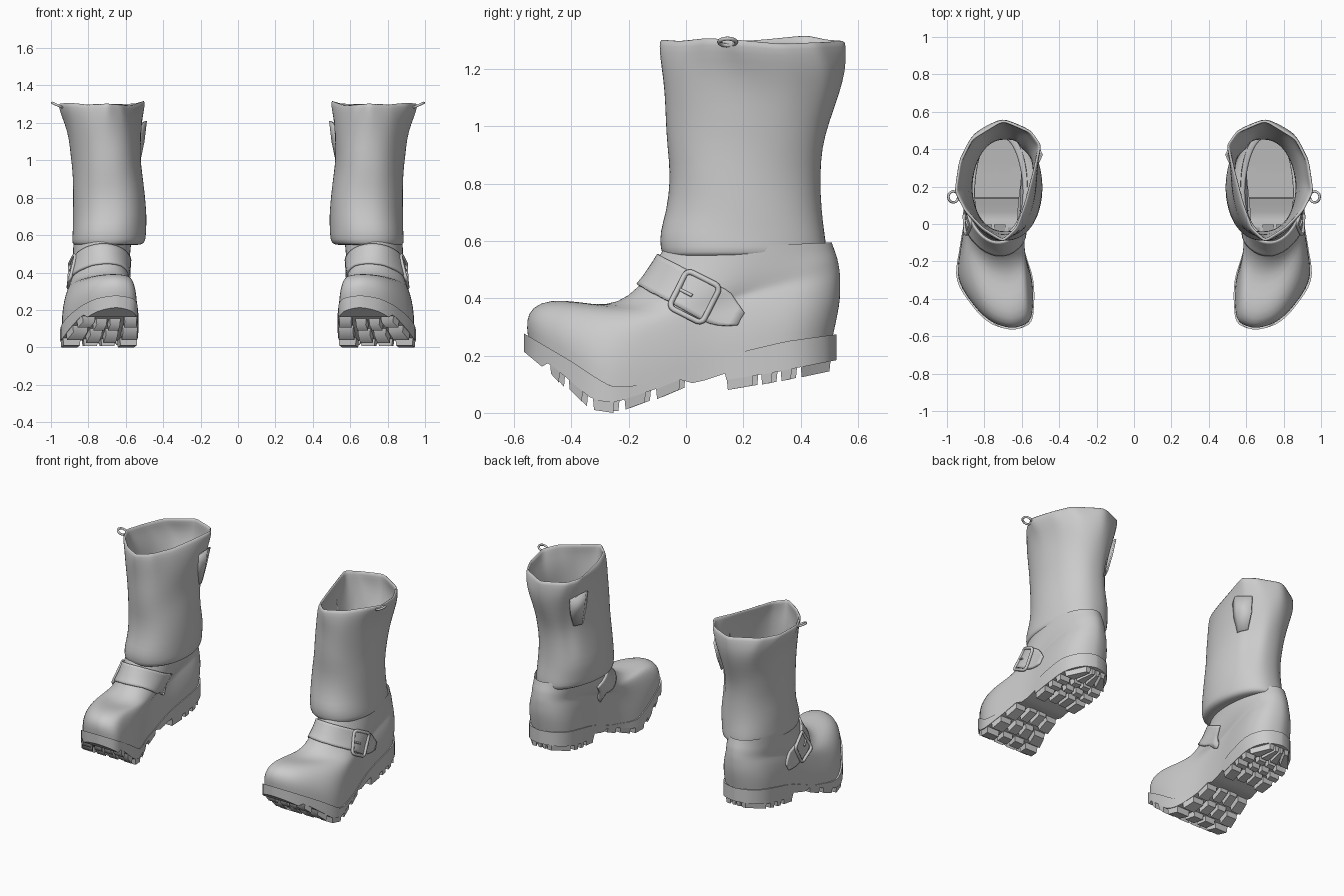
import bpy, bmesh, math
from mathutils import Vector
from mathutils.bvhtree import BVHTree

if "Cube" in bpy.data.objects:
    bpy.data.objects.remove(bpy.data.objects["Cube"])

leather = bpy.data.materials.new("grey_leather")
leather.use_nodes = True
GREY = (0.6, 0.6, 0.6, 1)
leather.diffuse_color = GREY
leather.node_tree.nodes["Principled BSDF"].inputs["Base Color"].default_value = GREY

N = 48  # points round each loop


# ---------- helpers ----------
def mix(a, b, t):
    return a + (b - a) * t


def table(points, y):
    """Straight-line lookup in a list of (position, value)."""
    for (y0, v0), (y1, v1) in zip(points, points[1:]):
        if y <= y1:
            return mix(v0, v1, max(0, (y - y0) / (y1 - y0)))
    return points[-1][1]


def spline(values, t):
    """Smooth curve through evenly spaced values, t from 0 to 1."""
    n = len(values) - 1
    f = min(max(t, 0), 1) * n
    i = min(int(f), n - 1)
    u = f - i
    p1, p2 = values[i], values[i + 1]
    p0 = values[i - 1] if i else p1
    p3 = values[i + 2] if i + 2 <= n else p2
    return p1 + 0.5 * u * (p2 - p0 + u * (2*p0 - 5*p1 + 4*p2 - p3 + u * (3*(p1 - p2) + p3 - p0)))


def mirror(ob):
    ob.data.materials.append(leather)
    ob.modifiers.new("pair", 'MIRROR').use_mirror_merge = False


def mesh_part(name, bm, subdivide=0, thick=0, wrap=None, sharp=40):
    bmesh.ops.recalc_face_normals(bm, faces=bm.faces)
    me = bpy.data.meshes.new(name)
    bm.to_mesh(me)
    me.shade_smooth()
    me.set_sharp_from_angle(angle=math.radians(sharp))
    ob = bpy.data.objects.new(name, me)
    bpy.context.collection.objects.link(ob)
    if wrap:
        m = ob.modifiers.new("fit", 'SHRINKWRAP')
        m.target, m.wrap_mode, m.offset = wrap, 'OUTSIDE_SURFACE', 0.004
    if thick:
        m = ob.modifiers.new("thickness", 'SOLIDIFY')
        m.thickness, m.offset = thick, 0
    if subdivide:
        ob.modifiers.new("smooth", 'SUBSURF').levels = subdivide
        ob.modifiers["smooth"].render_levels = subdivide
    mirror(ob)
    return ob


def skin(bm, rings, closed=True):
    """Join rows of points with quads."""
    rows = [[bm.verts.new(p) for p in r] for r in rings]
    for a, b in zip(rows, rows[1:]):
        for i in range(len(a) if closed else len(a) - 1):
            j = (i + 1) % len(a)
            bm.faces.new((a[i], a[j], b[j], b[i]))
    return rows


def tube(name, points, radius, cyclic):
    cu = bpy.data.curves.new(name, 'CURVE')
    cu.dimensions = '3D'
    cu.bevel_depth, cu.bevel_resolution, cu.use_fill_caps = radius, 2, True
    sp = cu.splines.new('POLY')
    sp.points.add(len(points) - 1)
    for p, co in zip(sp.points, points):
        p.co = (*co, 1)
    sp.use_cyclic_u = cyclic
    ob = bpy.data.objects.new(name, cu)
    bpy.context.collection.objects.link(ob)
    mirror(ob)


# ---------- sole plan and side lines ----------
OUTER = [.65, .765, .865, .948, .93, .90, .90, .885, .82, .73]
INNER = [.65, .557, .535, .54, .59, .595, .575, .575, .63, .73]
SOLE_TOP = [(-.57, .28), (-.4, .18), (-.31, .12), (-.26, .092), (-.2, .092),
            (-.05, .12), (.1, .18), (.2, .215), (.35, .25), (.53, .275)]
TREAD = [(-.57, .215), (-.48, .14), (-.325, .01), (-.25, 0), (-.1, .05),
         (.03, .10), (.136, .135), (.141, .08), (.3, .105), (.53, .15)]
LUG_DEPTH = [(-.5, .002), (-.48, .035), (-.02, .035), (.03, .002), (.136, .002), (.141, .035)]


def plan_y(a):
    return -.02 - .545 * math.cos(a)


def plan_a(y):
    return math.acos(max(-1, min(1, (-.02 - y) / .545)))


def plan_x(a):
    return spline(INNER, a / math.pi), spline(OUTER, a / math.pi)


# ---------- foot: toe, instep and heel counter ----------
# front y, front z, back y, back z, scale, share of sole curve, share of ankle oval
FOOT = [(-.553, .27, .513, .265, .97, 1, 0), (-.56, .325, .53, .34, .97, .9, 0),
        (-.54, .373, .54, .40, .93, .75, .05), (-.475, .398, .54, .45, .87, .58, .15),
        (-.38, .390, .54, .48, .80, .42, .3), (-.28, .372, .535, .51, .8, .28, .5),
        (-.20, .405, .53, .54, .85, .15, .7), (-.14, .47, .52, .565, .9, .06, .9),
        (-.08, .57, .51, .595, 1, 0, 1)]
rings = []
for fy, fz, by, bz, scale, sag, oval in FOOT:
    ring = []
    for i in range(N):
        ang = 2 * math.pi * i / N
        a = ang if ang <= math.pi else 2 * math.pi - ang
        inner, outer = plan_x(a)
        mid = (inner + outer) / 2
        x = mid + ((outer if ang <= math.pi else inner) - mid) * scale
        x = mix(x, .725 + .155 * math.sin(ang), oval)
        t = (1 - math.cos(a)) / 2
        drop = table(SOLE_TOP, plan_y(a)) - mix(.28, .275, t)
        ring.append((x, mix(fy, by, t), mix(fz, bz, t) + sag * drop))
    rings.append(ring)
bm = bmesh.new()
skin(bm, rings)
bmesh.ops.recalc_face_normals(bm, faces=bm.faces)
tree = BVHTree.FromBMesh(bm)
foot = mesh_part("foot", bm, subdivide=1, sharp=180)

# ---------- shaft with a turned-in hem and a flared, uneven rim ----------
RIM = [(.70, -.09, 1.305), (.81, -.02, 1.30), (.90, .07, 1.31), (.955, .17, 1.305),
       (.93, .33, 1.29), (.87, .45, 1.295), (.70, .555, 1.30), (.55, .49, 1.305),
       (.50, .42, 1.32), (.54, .27, 1.305), (.58, .12, 1.295), (.63, -.02, 1.30)]
# height, front, back, inner, outer, share of rim shape
SHAFT = [(.557, -.06, .46, .60, .85, 0), (.552, -.08, .478, .515, .880, 0),
         (.575, -.085, .478, .505, .880, 0), (.63, -.085, .473, .502, .876, 0),
         (.70, -.06, .465, .495, .872, 0), (.82, -.048, .455, .505, .87, 0),
         (.93, -.055, .468, .520, .873, 0), (1.02, -.06, .49, .527, .877, .05),
         (1.12, -.062, .525, .525, .885, .15), (1.2, -.067, .553, .52, .90, .35),
         (1.26, -.078, .558, .51, .92, .7), (1.305, -.09, .555, .50, .95, 1)]
rings = []
for z, fy, by, xi, xo, share in SHAFT:
    ring = []
    for i in range(N):
        ang = 2 * math.pi * i / N
        wave = .005 * math.sin(3 * ang + 9 * z) * math.sin(14 * z)
        # long crease down the inner back
        wave -= .02 * math.exp(-((ang - 3.75) / .2) ** 2 - ((z - .95) / .15) ** 2)
        c, s = math.cos(ang), math.sin(ang)
        s = math.copysign(abs(s) ** .85, s)
        oval = Vector(((xi + xo) / 2 + ((xo - xi) / 2 + wave) * s,
                       (fy + by) / 2 - ((by - fy) / 2 + wave) * c, z))
        k = i * len(RIM) / N
        p = Vector(RIM[int(k)]).lerp(Vector(RIM[(int(k) + 1) % len(RIM)]), k % 1)
        p.z += z - 1.305
        ring.append(oval.lerp(p, share))
    rings.append(ring)
bm = bmesh.new()
skin(bm, rings)
mesh_part("shaft", bm, subdivide=1, thick=.018, sharp=180)

# ---------- folded flap on the inner back of the shaft ----------
bm = bmesh.new()
skin(bm, [[(.53, .29, 1.18), (.492, .37, 1.21), (.54, .47, 1.18)],
          [(.535, .30, 1.08), (.505, .37, 1.10), (.55, .45, 1.08)],
          [(.54, .32, .98), (.53, .36, .98), (.555, .41, .98)]], closed=False)
mesh_part("shaft_fold", bm, thick=.01, sharp=90)

# ---------- sole shell with a welt ledge and heel block ----------
stations = [plan_a(y) for y in (.136, .141)] + [math.pi * (i + .15) / 40.3 for i in range(41)]
rings = []
for a in sorted(stations):
    y, (xi, xo) = plan_y(a), plan_x(a)
    top, low, welt = table(SOLE_TOP, y), table(TREAD, y) + table(LUG_DEPTH, y), .09 * (xo - xi)
    rings.append([(xi + welt, y, top), (xi, y, top), (xi, y, low),
                  (xo, y, low), (xo, y, top), (xo - welt, y, top)])
bm = bmesh.new()
rows = skin(bm, rings, closed=False)
bm.faces.new(rows[0])
bm.faces.new(rows[-1])
mesh_part("sole", bm)

# ---------- tread lugs in a chevron pattern ----------
ROWS = [(-.475, -.44), (-.41, -.36), (-.325, -.25), (-.215, -.14), (-.105, -.02),
        (.142, .235), (.262, .302), (.33, .37), (.4, .505)]
COLUMNS = [(.005, .24), (.29, .48), (.52, .71), (.76, .995)]
bm = bmesh.new()
for y0, y1 in ROWS:
    for c0, c1 in COLUMNS:
        shift = .018 if .2 < c0 < .7 and y1 < .4 else 0
        ends = []
        for y, lean in ((y0 + shift, .004), (y1 + shift, -.004)):
            xi, xo = plan_x(plan_a(y))
            x0, x1, low = mix(xi, xo, c0), mix(xi, xo, c1), table(TREAD, y)
            ends.append([(x0, y, low + .042), (x1, y, low + .042),
                         (x1 - .004, y + lean, low), (x0 + .004, y + lean, low)])
        rows = skin(bm, ends)
        bm.faces.new(rows[0])
        bm.faces.new(rows[1])
mesh_part("tread_lugs", bm)

# ---------- instep strap, fitted to the foot ----------
ALONG, ACROSS = Vector((0, -.89, .45)), Vector((0, .45, .89))
rows = []
for i in range(33):
    a = math.radians(mix(-72, 92, i / 32))
    centre = Vector((.735 + .19 * math.sin(a), .18, .338)) + ALONG * .33 * math.cos(a)
    half = .066 * (1 if i < 29 else math.sqrt(max(.15, 1 - ((i - 28) / 4) ** 2)))
    rows.append([centre + ACROSS * half * k / 4 for k in range(-4, 5)])
bm = bmesh.new()
skin(bm, rows, closed=False)
mesh_part("instep_strap", bm, thick=.014, wrap=foot)


# ---------- strap buckle on the outer side ----------
def on_foot(u, v):
    p = Vector((2, .03, .405)) + ALONG * u + ACROSS * v
    hit = tree.ray_cast(p, Vector((-1, 0, 0)))[0]
    return Vector((hit.x + .014 if hit else .9, p.y, p.z))


frame = []
for k, (su, sv) in enumerate([(1, 1), (-1, 1), (-1, -1), (1, -1)]):
    for j in range(4):
        t = math.radians(90 * k + 30 * j)
        frame.append(on_foot(su * .045 + .02 * math.cos(t), sv * .052 + .02 * math.sin(t)))
tube("buckle_frame", frame, .010, True)
tube("buckle_prong", [on_foot(.065, 0), on_foot(.03, 0), on_foot(.01, 0)], .006, False)

# ---------- small rim buckle lying flat at the outer rim ----------
loop = [(.966 + .027 * math.cos(t), .145 + .03 * math.sin(t), 1.295 + .012 * math.cos(t))
        for t in [math.pi * i / 6 for i in range(12)]]
tube("rim_buckle", loop, .007, True)
